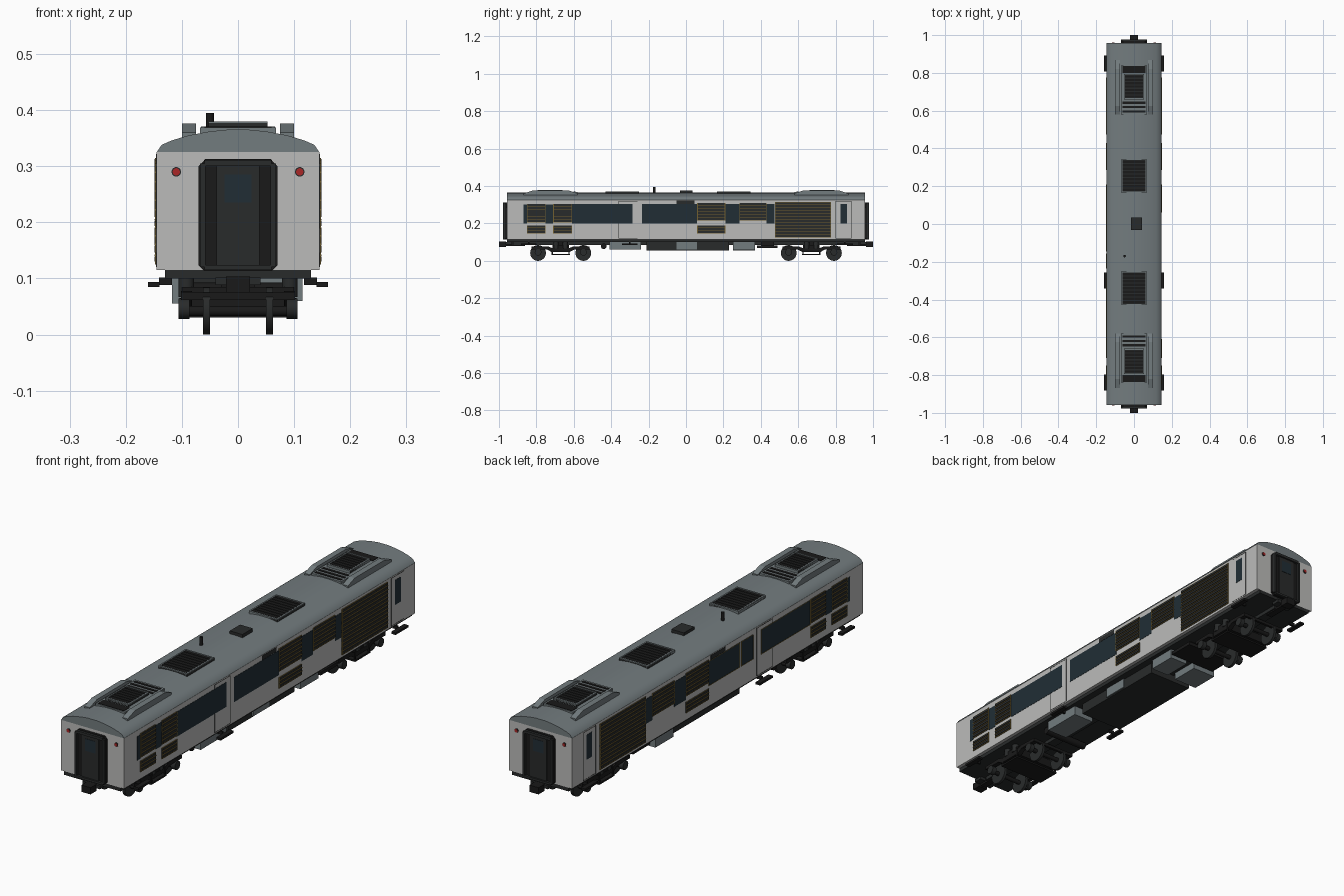
import bpy, bmesh, math
from mathutils import Matrix

cube = bpy.data.objects.get("Cube")
if cube:
    bpy.data.objects.remove(cube, do_unlink=True)


def material(name, *rgb):
    m = bpy.data.materials.new(name)
    m.use_nodes = True
    m.diffuse_color = (*rgb, 1)
    bsdf = next(n for n in m.node_tree.nodes if n.type == 'BSDF_PRINCIPLED')
    bsdf.inputs["Base Color"].default_value = (*rgb, 1)
    bsdf.inputs["Roughness"].default_value = 0.6
    return m


WALL = material("wall_grey", .5, .5, .49)
ROOF = material("roof_grey", .17, .2, .21)
DARK = material("dark_grey", .022, .024, .024)
BLACK = material("black", .01, .01, .01)
GLASS = material("tinted_glass", .015, .027, .036)
GOLD = material("dull_gold", .17, .115, .03)
RED = material("red_lamp", .4, .02, .02)


def finish(name, bm, mat, smooth=False):
    bmesh.ops.recalc_face_normals(bm, faces=bm.faces)
    me = bpy.data.meshes.new(name)
    bm.to_mesh(me)
    bm.free()
    me.materials.append(mat)
    ob = bpy.data.objects.new(name, me)
    bpy.context.collection.objects.link(ob)
    if smooth:
        bpy.ops.object.select_all(action='DESELECT')
        ob.select_set(True)
        bpy.context.view_layer.objects.active = ob
        bpy.ops.object.shade_smooth_by_angle(angle=math.radians(35))
    return ob


def boxes(name, mat, *spans):
    """One object from boxes, each given as (x0, x1, y0, y1, z0, z1)."""
    bm = bmesh.new()
    for x0, x1, y0, y1, z0, z1 in spans:
        place = Matrix.Translation(((x0 + x1) / 2, (y0 + y1) / 2, (z0 + z1) / 2))
        size = Matrix.Diagonal((abs(x1 - x0), abs(y1 - y0), abs(z1 - z0), 1))
        bmesh.ops.create_cube(bm, size=1, matrix=place @ size)
    return finish(name, bm, mat)


def prism(name, mat, outline, axis, a, b, smooth=False):
    """Extrude an outline of (x or y, z) pairs along the other level axis."""
    bm = bmesh.new()
    at = (lambda p, t: (p[0], t, p[1])) if axis == 'Y' else (lambda p, t: (t, p[0], p[1]))
    face = bm.faces.new([bm.verts.new(at(p, a)) for p in outline])
    ext = bmesh.ops.extrude_face_region(bm, geom=[face])
    moved = [v for v in ext["geom"] if isinstance(v, bmesh.types.BMVert)]
    bmesh.ops.translate(bm, verts=moved, vec=(0, b - a, 0) if axis == 'Y' else (b - a, 0, 0))
    return finish(name, bm, mat, smooth)


def rods(name, mat, axis, *specs, sides=24):
    """Cylinders, each given as (x, y, z, radius, length)."""
    turn = {'X': Matrix.Rotation(math.pi / 2, 4, 'Y'),
            'Y': Matrix.Rotation(math.pi / 2, 4, 'X'), 'Z': Matrix.Identity(4)}[axis]
    bm = bmesh.new()
    for x, y, z, r, length in specs:
        bmesh.ops.create_cone(bm, cap_ends=True, segments=sides, radius1=r, radius2=r,
                              depth=length, matrix=Matrix.Translation((x, y, z)) @ turn)
    return finish(name, bm, mat, True)


SIDES = (("left", 1), ("right", -1))
ENDS = (("front", -1), ("rear", 1))
W, L, FLOOR, EAVE = .145, .957, .115, .325

# Body shell, curved roof and underframe
boxes("body_shell", WALL, (-W, W, -L, L, FLOOR, EAVE))
half = [(W, EAVE), (.136, .338), (.118, .346), (.088, .355), (.05, .362), (.02, .365)]
prism("roof", ROOF, half + [(-x, z) for x, z in reversed(half)], 'Y', -L, L, True)
boxes("underframe", DARK, (-.13, .13, -L, L, .1, FLOOR))


def edging(side, y0, y1, z0, z1, t=.003, depth=.003):
    """Four thin strips around a side opening."""
    a, b = side * W, side * (W + depth)
    return [(a, b, y0, y1, z0, z0 + t), (a, b, y0, y1, z1 - t, z1),
            (a, b, y0, y0 + t, z0, z1), (a, b, y1 - t, y1, z0, z1)]


def side_louver(name, side, y0, y1, z0, z1):
    """Dark backing, gold frame and alternating dark and gold slats."""
    a = side * W
    boxes(name + "_backing", DARK, (a - side * .002, a + side * .0015, y0, y1, z0, z1))
    count = max(2, round((z1 - z0) / .016))
    step = (z1 - z0) / count
    gold, slats = edging(side, y0, y1, z0, z1), []
    for i in range(count):
        z = z0 + i * step
        slats.append((a, a + side * .004, y0 + .003, y1 - .003, z + .005, z + step - .002))
        if i:
            gold.append((a, a + side * .0042, y0, y1, z - .0005, z + .002))
    boxes(name + "_frame", GOLD, *gold)
    boxes(name + "_slats", DARK, *slats)


LOUVERS = {
    "front_upper": (-.85, -.75, .205, .305), "front_lower": (-.85, -.75, .145, .19),
    "second_upper": (-.71, -.61, .205, .305), "second_lower": (-.71, -.61, .145, .19),
    "middle_upper": (.06, .21, .215, .31), "middle_lower": (.06, .21, .145, .19),
    "rear": (.285, .43, .215, .31), "large": (.475, .775, .125, .315)}
WINDOWS = [(-.61, -.285), (-.235, .06), (.21, .285), (.43, .472)]

for label, s in SIDES:
    for name, span in LOUVERS.items():
        side_louver(f"{label}_{name}_louver", s, *span)
    # Window bands, with extra posts on the right side
    a, b = s * (W - .003), s * (W + .001)
    panes = list(WINDOWS)
    if s < 0:
        panes[1:2] = [(-.235, -.155), (-.145, .06)]
    boxes(f"{label}_windows", GLASS, *[(a, b, y0, y1, .2, .303) for y0, y1 in panes],
          (a, b, -.87, -.85, .2, .3), (a, b, -.75, -.71, .2, .3))
    if s < 0:
        trim = [strip for y0, y1 in panes[:3] for strip in edging(s, y0, y1, .2, .303, .002, .002)]
        boxes(f"{label}_window_trim", GOLD, *trim)
    boxes(f"{label}_header_vent", DARK, (a, b, -.05, .045, .304, .322))
    # Doors: raised seams and a window in the rear door
    boxes(f"{label}_door_seams", DARK, *edging(s, -.36, -.258, .12, .32, .0015, .0008),
          *edging(s, .8, .885, .12, .32, .0015, .0008))
    boxes(f"{label}_rear_door_window", GLASS, (a, b, .825, .862, .2, .303))
    boxes(f"{label}_steps", BLACK,
          *[(s * .14, s * .16, y - .042, y + .042, .085, .094) for y in (-.84, -.3, .85)])
    boxes(f"{label}_step_brackets", BLACK,
          *[(s * .118, s * .141, y - .004, y + .004, .088, .102) for y in (-.84, -.3, .85)])


def roof_grille(name, y0, y1, w, z, top):
    """Raised framed grille lying on the roof."""
    t = .006
    boxes(name + "_base", DARK, (-w, w, y0, y1, z, top - .003))
    boxes(name + "_frame", ROOF, (-w, w, y0, y0 + t, z, top), (-w, w, y1 - t, y1, z, top),
          (-w, t - w, y0, y1, z, top), (w - t, w, y0, y1, z, top))
    n = round((y1 - y0) / .02)
    step = (y1 - y0 - 2 * t) / n
    boxes(name + "_slats", BLACK, *[(t - w, w - t, y0 + t + i * step + .003,
                                     y0 + t + (i + 1) * step - .003, z, top - .001)
                                    for i in range(n)])


# Roof equipment
roof_grille("front_roof_grille", -.43, -.25, .066, .35, .371)
roof_grille("rear_roof_grille", .165, .345, .066, .35, .371)
boxes("roof_hatch", DARK, (-.015, .043, -.033, .035, .355, .377))
rods("roof_aerial", BLACK, 'Z', (-.05, -.17, .377, .007, .036))
for label, e in ENDS:
    fairing = [(e * y, z) for y, z in [(.58, .345), (.58, .36), (.625, .376), (.82, .376),
                                       (.868, .36), (.868, .345)]]
    for side, s in SIDES:
        prism(f"{label}_{side}_roof_fairing", ROOF, fairing, 'X', s * .075, s * .1)
    boxes(f"{label}_unit_base", ROOF, (-.068, .068, e * .58, e * .84, .345, .369))
    boxes(f"{label}_unit_intake", BLACK, (-.06, .06, e * .8, e * .836, .36, .371),
          *[(-.06, .06, e * y, e * (y + .012), .36, .371) for y in (.59, .613, .636)])
    y0, y1 = sorted((e * .66, e * .795))
    roof_grille(f"{label}_unit_grille", y0, y1, .053, .36, .38)

# Carriage ends: gangway, door, lamps and coupler
for label, e in ENDS:
    def across(name, mat, w, y0, y1, z0, z1):
        boxes(f"{label}_{name}", mat, (-w, w, e * y0, e * y1, z0, z1))

    arch = [(.06, .113), (.07, .123), (.07, .3), (.058, .313)]
    arch += [(-x, z) for x, z in reversed(arch)]
    prism(f"{label}_gangway", BLACK, arch, 'Y', e * .95, e * .968)
    boxes(f"{label}_gangway_rim", DARK,
          *[(s * .058, s * .068, e * .96, e * .978, .12, .305) for s in (1, -1)],
          (-.06, .06, e * .96, e * .978, .3, .311), (-.06, .06, e * .96, e * .978, .115, .124))
    across("end_door", DARK, .038, .96, .971, .12, .303)
    across("end_door_window", GLASS, .024, .965, .9725, .235, .285)
    rods(f"{label}_lamp_bezels", DARK, 'Y', *[(s * .11, e * L, .29, .0085, .004) for s in (1, -1)])
    rods(f"{label}_lamps", RED, 'Y', *[(s * .11, e * L, .29, .0065, .008) for s in (1, -1)])
    across("coupler_shank", BLACK, .014, .86, .98, .08, .1)
    across("coupler_head", BLACK, .021, .962, 1, .075, .103)
    across("coupler_carrier", DARK, .04, .93, .965, .088, .102)

# Equipment slung under the floor
boxes("main_equipment_case", DARK, (-.1, .1, -.21, .23, .055, .1))
boxes("front_equipment_box", ROOF, (.02, .115, -.41, -.24, .06, .1))
boxes("rear_equipment_box", ROOF, (-.118, -.01, .25, .37, .055, .1))
boxes("side_equipment_box", ROOF, (.03, .112, .25, .37, .06, .1), (.1, .106, -.05, .06, .06, .1))
boxes("battery_tray", BLACK, (-.1, .115, .38, .49, .068, .082), (-.08, .09, .4, .47, .08, .1))
rods("air_tank", BLACK, 'X', (0, -.44, .078, .015, .2))
boxes("centre_sill", DARK, (-.02, .02, -.92, .92, .085, .101))

# Bogies: wheels, axles, side frames, springs and low centre gear
for label, e in ENDS:
    c = e * .67
    axles = [c - .121, c + .121]
    pairs = [(s, y) for y in axles for s in (1, -1)]
    rods(f"{label}_wheels", DARK, 'X', *[(s * .056, y, .042, .042, .012) for s, y in pairs], sides=32)
    rods(f"{label}_axles", BLACK, 'X', *[(0, y, .042, .009, .19) for y in axles])
    rods(f"{label}_axle_boxes", DARK, 'X', *[(s * .096, y, .046, .018, .02) for s, y in pairs])
    beam = [(-.155, .062), (-.155, .076), (-.07, .078), (-.045, .068), (.045, .068), (.07, .078),
            (.155, .076), (.155, .062), (.075, .062), (.05, .048), (-.05, .048), (-.075, .062)]
    for side, s in SIDES:
        prism(f"{label}_{side}_bogie_beam", BLACK, [(c + y, z) for y, z in beam],
              'X', s * .082, s * .102)
    rods(f"{label}_springs", DARK, 'Z', *[(s * .092, c + d, .084, .014, .034)
                                          for s in (1, -1) for d in (-.025, .025)])
    boxes(f"{label}_bolster", BLACK, (-.1, .1, c - .045, c + .045, .05, .085),
          (-.03, .03, c - .03, c + .03, .08, .102))
    boxes(f"{label}_spring_plank", BLACK, (-.105, .105, c - .05, c + .05, .03, .037),
          *[(s * .098, s * .104, c + d - .003, c + d + .003, .032, .065)
            for s in (1, -1) for d in (-.045, .045)])
    boxes(f"{label}_headstocks", BLACK, *[(-.09, .09, c + d - .005, c + d + .005, .062, .075)
                                          for d in (-.15, .15)])
